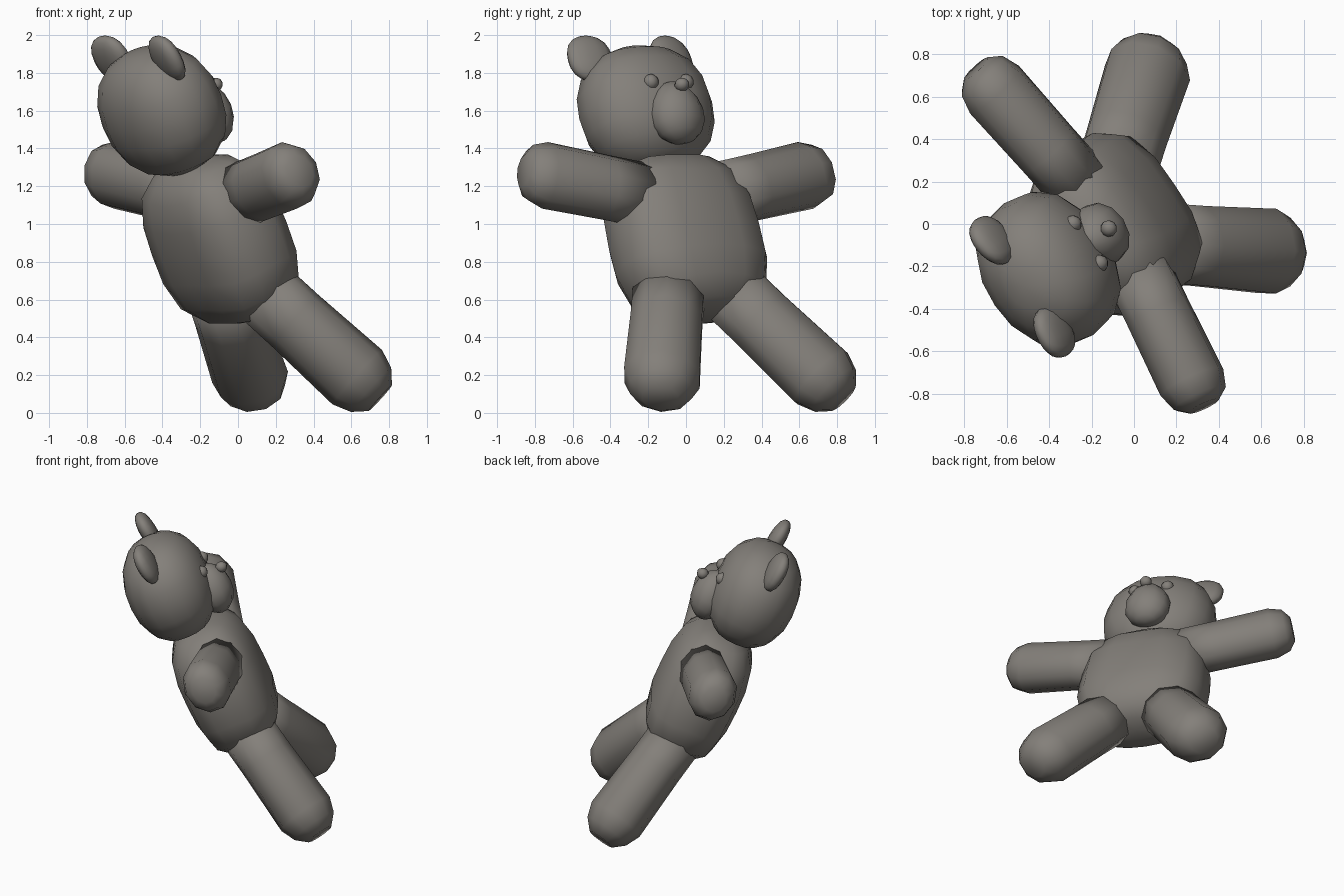
import bpy, bmesh, math
from mathutils import Matrix, Vector

if "Cube" in bpy.data.objects:
    bpy.data.objects.remove(bpy.data.objects["Cube"])

# Local frame: +x is where the toy faces, y is sideways (mirror plane y = 0).
# PLACE turns the finished toy into its final heading.
PLACE = Matrix.Translation((-0.028, 0.04, 0)) @ Matrix.Rotation(math.radians(34), 4, 'Z')
LEAN = math.radians(-24)

fur = bpy.data.materials.new("warm_grey_fur")
fur.diffuse_color = (0.23, 0.215, 0.195, 1)
fur.use_nodes = True
fur.node_tree.nodes["Principled BSDF"].inputs["Base Color"].default_value = fur.diffuse_color


def finish(name, bm):
    bmesh.ops.recalc_face_normals(bm, faces=bm.faces)
    bm.transform(PLACE)
    for f in bm.faces:
        f.smooth = True
    me = bpy.data.meshes.new(name)
    bm.to_mesh(me)
    bm.free()
    me.materials.append(fur)
    ob = bpy.data.objects.new(name, me)
    bpy.context.collection.objects.link(ob)
    return ob


def blob(name, centre, radii, power=2.0, lean=LEAN, yaw=0.0, seg=16, rings=10, taper=0.0):
    """Rounded, optionally boxy ellipsoid that leans back; taper narrows its top."""
    bm = bmesh.new()
    bmesh.ops.create_uvsphere(bm, u_segments=seg, v_segments=rings, radius=1)
    for v in bm.verts:
        n = sum(abs(c) ** power for c in v.co) ** (1 / power)
        v.co = Vector([c / n * r for c, r in zip(v.co, radii)])
        v.co.y *= 1 - taper * v.co.z / radii[2]
    bm.transform(Matrix.Translation(centre) @ Matrix.Rotation(yaw, 4, 'Z')
                 @ Matrix.Rotation(lean, 4, 'Y'))
    return finish(name, bm)


def limb(name, start, end, side_ref, ra, rb, profile, n=10):
    """Stuffed tube from start to end; profile = (fraction, radius scale)."""
    start, end = Vector(start), Vector(end)
    axis = end - start
    a = Vector(side_ref)
    a = (a - a.project(axis)).normalized()
    b = axis.normalized().cross(a)
    bm = bmesh.new()
    loops = []
    for t, k in profile:
        c = start + axis * t
        loops.append([bm.verts.new(c + a * ra * k * math.cos(w) + b * rb * k * math.sin(w))
                      for w in (2 * math.pi * (i + 0.5) / n for i in range(n))])
    for p, q in zip(loops, loops[1:]):
        for i in range(n):
            j = (i + 1) % n
            bm.faces.new((p[i], p[j], q[j], q[i]))
    bm.faces.new(loops[0])
    bm.faces.new(loops[-1])
    return finish(name, bm)


# Torso, head, muzzle and nose
blob("torso", (-0.085, 0, 0.92), (0.278, 0.425, 0.455), power=3.0, taper=0.04)
blob("head", (-0.453, 0, 1.60), (0.283, 0.375, 0.35), power=2.3)
blob("muzzle", (-0.165, 0, 1.588), (0.13, 0.152, 0.175), seg=12, rings=8, taper=0.15)
blob("nose", (-0.11, 0, 1.738), (0.04, 0.04, 0.036), seg=10, rings=6)

# Mirrored parts (the right arm is slightly shorter)
ARM = [(0, 1.0), (0.3, 1), (0.82, 1.03), (0.94, 0.86), (1.0, 0.5)]
LEG = [(0, 1.0), (0.3, 1), (0.84, 1.06), (0.96, 0.86), (1.04, 0.5)]
for side, s, reach in (("left", 1, 0.975), ("right", -1, 0.945)):
    blob(side + "_eye", (-0.238, 0.112 * s, 1.752), (0.042, 0.042, 0.042), seg=10, rings=6)
    blob(side + "_ear", (-0.595, 0.26 * s, 1.875), (0.055, 0.128, 0.135), power=2.3,
         lean=math.radians(-30), yaw=math.radians(8 * s), seg=14, rings=10)
    limb(side + "_arm", (-0.11, 0.25 * s, 1.155), (-0.208, reach * s, 1.28),
         (-0.41, 0, 0.91), 0.178, 0.153, ARM)
    limb(side + "_leg", (0.05, 0.19 * s, 0.655), (0.53, 0.568 * s, 0.10),
         (0.6, 0, 0.8), 0.182, 0.2, LEG)
